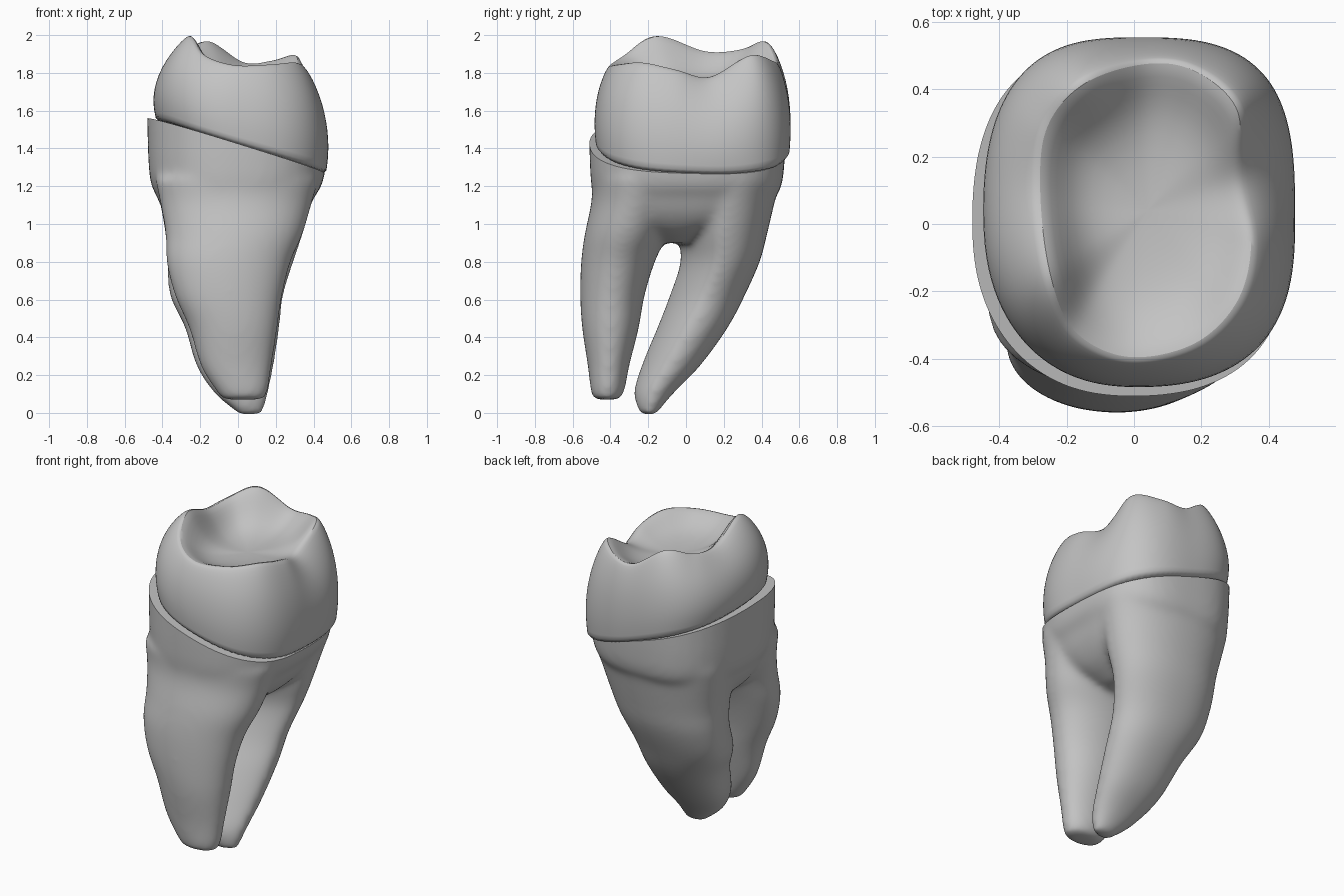
import bpy, bmesh, math
from mathutils import Vector

cube = bpy.data.objects.get("Cube")
if cube:
    bpy.data.objects.remove(cube)

mat = bpy.data.materials.new("tooth_grey")
mat.use_nodes = True
GREY = (0.55, 0.55, 0.55, 1)
mat.diffuse_color = GREY
mat.node_tree.nodes["Principled BSDF"].inputs["Base Color"].default_value = GREY


def seam(x, y):
    """Height of the tilted plane where the crown meets the root."""
    return 1.41 - 0.31 * x - 0.03 * y


def oval(angle, cx, cy, rx, ry, power, lean=0.0):
    """Point on a rounded box outline; lean squares the back left, rounds the front right."""
    c, s = math.cos(angle), math.sin(angle)
    power += lean * (c + s)
    r = (abs(c / rx) ** power + abs(s / ry) ** power) ** (-1 / power)
    return Vector((cx + r * c, cy + r * s, 0))


def bridge(bm, loops):
    for a, b in zip(loops, loops[1:]):
        n = len(a)
        for i in range(n):
            j = (i + 1) % n
            bm.faces.new((a[i], a[j], b[j], b[i]))


def catmull(points, steps, closed):
    n = len(points)
    out = []
    for i in range(n if closed else n - 1):
        ids = [i - 1, i, i + 1, i + 2]
        ids = [k % n if closed else min(max(k, 0), n - 1) for k in ids]
        quads = list(zip(*[points[k] for k in ids]))
        for s in range(steps):
            t = s / steps
            out.append([0.5 * (2 * b + (c - a) * t + (2 * a - 5 * b + 4 * c - d) * t * t
                               + (3 * b - a - 3 * c + d) * t ** 3) for a, b, c, d in quads])
    if not closed:
        out.append(list(points[-1]))
    return out


def loft(bm, rings, power, lean=0.0, skew=0.0, sides=48):
    """Closed solid through oval rings (z, cx, cy, rx, ry); skew slants the front side."""
    loops = []
    for z, cx, cy, rx, ry in catmull(rings, 4, False):
        loop = []
        for i in range(sides):
            p = oval(math.tau * i / sides, cx, cy, rx, ry, power, lean)
            frontness = max(0, (cy - p.y) / ry)
            loop.append(bm.verts.new((p.x, p.y + skew * frontness * (p.x - cx), z)))
        loops.append(loop)
    bridge(bm, loops)
    bm.faces.new(loops[0][::-1])
    bm.faces.new(loops[-1])


def make_object(name, bm):
    bmesh.ops.recalc_face_normals(bm, faces=bm.faces[:])
    mesh = bpy.data.meshes.new(name)
    bm.to_mesh(mesh)
    bm.free()
    mesh.materials.append(mat)
    obj = bpy.data.objects.new(name, mesh)
    bpy.context.collection.objects.link(obj)
    return obj


def shade(obj, degrees):
    bpy.ops.object.select_all(action="DESELECT")
    obj.select_set(True)
    bpy.context.view_layer.objects.active = obj
    bpy.ops.object.shade_smooth_by_angle(angle=math.radians(degrees))


# Root body: trunk, front root and back root fused into one skin
trunk = [(0.9, -0.02, -0.05, 0.16, 0.08), (0.96, -0.02, -0.045, 0.29, 0.18),
         (1.04, -0.015, -0.02, 0.365, 0.38), (1.14, -0.012, -0.005, 0.415, 0.475),
         (1.27, -0.005, 0.005, 0.465, 0.512), (1.7, 0.01, 0.01, 0.493, 0.525)]
front_root = [(0.07, 0.03, -0.42, 0.11, 0.07), (0.12, 0.02, -0.415, 0.14, 0.09),
              (0.25, -0.01, -0.41, 0.19, 0.11), (0.45, -0.025, -0.4, 0.235, 0.15),
              (0.62, -0.05, -0.39, 0.285, 0.17), (0.8, -0.05, -0.36, 0.33, 0.195),
              (0.95, -0.02, -0.315, 0.365, 0.22), (1.12, -0.01, -0.265, 0.405, 0.235),
              (1.24, -0.005, -0.25, 0.435, 0.25)]
back_root = [(-0.01, 0.07, -0.2, 0.06, 0.04), (0.1, 0.02, -0.17, 0.14, 0.1),
             (0.25, -0.015, -0.075, 0.205, 0.15), (0.45, -0.03, 0.04, 0.25, 0.18),
             (0.62, -0.06, 0.12, 0.3, 0.19), (0.8, -0.04, 0.19, 0.335, 0.2),
             (0.95, -0.02, 0.205, 0.365, 0.225), (1.12, -0.01, 0.225, 0.405, 0.245),
             (1.24, 0, 0.24, 0.435, 0.26)]
bm = bmesh.new()
loft(bm, trunk, 2.65, lean=0.25)
loft(bm, front_root, 2.05)
loft(bm, back_root, 2.2, skew=0.25)
root = make_object("root", bm)
remesh = root.modifiers.new("fuse", "REMESH")
remesh.mode = "VOXEL"
remesh.voxel_size = 0.016
relax = root.modifiers.new("relax", "SMOOTH")
relax.factor = 0.5
relax.iterations = 24

# Bake the fused skin, then trim it flat along the seam to leave the ledge
bpy.context.view_layer.update()
graph = bpy.context.evaluated_depsgraph_get()
baked = bpy.data.meshes.new_from_object(root.evaluated_get(graph))
root.modifiers.clear()
bm = bmesh.new()
bm.from_mesh(baked)
bpy.data.meshes.remove(baked)
cut = bmesh.ops.bisect_plane(bm, geom=bm.verts[:] + bm.edges[:] + bm.faces[:],
                             plane_co=(0, 0, seam(0, 0)), plane_no=(0.31, 0.03, 1),
                             clear_outer=True)
rim_edges = [e for e in cut["geom_cut"] if isinstance(e, bmesh.types.BMEdge)]
bmesh.ops.holes_fill(bm, edges=rim_edges)
bm.to_mesh(root.data)
bm.free()
shade(root, 50)

# Crown: cusp ridge joined outward to the wall and inward to the fossa
ridge = [(0.31, 0.13, 1.78), (0.31, 0.34, 1.9), (0.18, 0.46, 1.87), (0.03, 0.48, 1.86),
         (-0.15, 0.42, 1.975), (-0.26, 0.29, 1.93), (-0.28, 0.1, 1.92),
         (-0.25, -0.15, 2.005), (-0.18, -0.32, 1.9), (-0.02, -0.4, 1.845),
         (0.18, -0.36, 1.85), (0.31, -0.23, 1.86), (0.35, -0.05, 1.82)]
wall = [(0, 0.13), (0.07, 0.08), (0.17, 0.03), (0.3, 0), (0.45, 0.04), (0.6, 0.15),
        (0.75, 0.34), (0.9, 0.64), (0.97, 0.86), (1, 1)]
bowl = [(0.1, 0.16), (0.22, 0.47), (0.38, 0.78), (0.6, 0.94), (0.82, 0.99)]
fossa = Vector((0.04, 0.04, 1.75))
centre = Vector((0.015, 0.035, 0))
columns = []
for p in catmull(ridge, 6, True):
    top = Vector(p)
    angle = math.atan2(top.y - centre.y, top.x - centre.x)
    side = oval(angle, centre.x, centre.y, 0.465, 0.52, 2.65, lean=0.25)
    base = seam(side.x, side.y) - 0.015
    column = []
    for t, inward in wall:
        q = side.lerp(top, inward)
        q.z = base + (top.z - base) * t
        column.append(q)
    for across, drop in bowl:
        q = top.lerp(fossa, across)
        q.z = top.z + (fossa.z - top.z) * drop
        column.append(q)
    columns.append(column)
bm = bmesh.new()
loops = [[bm.verts.new(q) for q in ring] for ring in zip(*columns)]
bridge(bm, loops)
pole = bm.verts.new(fossa)
last = loops[-1]
for i in range(len(last)):
    bm.faces.new((last[i], last[(i + 1) % len(last)], pole))
bm.faces.new(loops[0][::-1])
crown = make_object("crown", bm)
subdivide = crown.modifiers.new("soften", "SUBSURF")
subdivide.levels = subdivide.render_levels = 1
shade(crown, 60)
